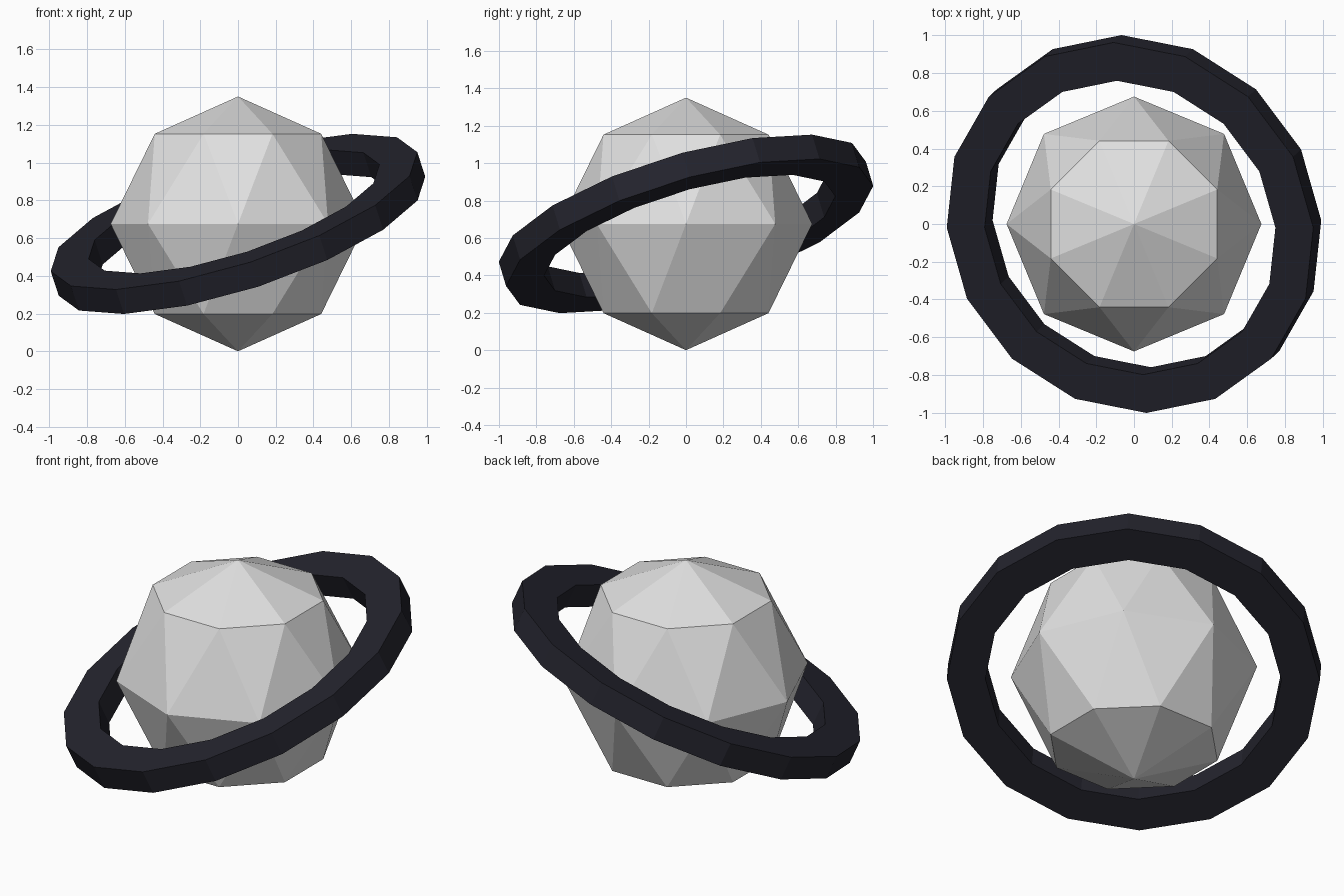
import bpy, bmesh
from math import radians, pi, sin, cos
from mathutils import Vector

if "Cube" in bpy.data.objects:
    bpy.data.objects.remove(bpy.data.objects["Cube"], do_unlink=True)

RADIUS = 0.675                      # planet radius and centre height
OUTER, INNER, HALF = 1.021, 0.81, 0.071   # ring radii and half thickness


def make_material(name, colour):
    mat = bpy.data.materials.new(name)
    mat.use_nodes = True
    mat.diffuse_color = colour
    bsdf = next(n for n in mat.node_tree.nodes if n.type == "BSDF_PRINCIPLED")
    bsdf.inputs["Base Color"].default_value = colour
    return mat


def make_object(name, bm, mat):
    bmesh.ops.recalc_face_normals(bm, faces=bm.faces)
    mesh = bpy.data.meshes.new(name)
    bm.to_mesh(mesh)
    bm.free()
    mesh.materials.append(mat)
    obj = bpy.data.objects.new(name, mesh)
    obj.location.z = RADIUS
    bpy.context.collection.objects.link(obj)
    return obj


# Planet: two poles and three staggered octagons, joined by flat triangles
bm = bmesh.new()
for side in (-1, 1):
    bm.verts.new((0, 0, side * RADIUS))
for latitude, turn in ((-45, 22.5), (0, 0), (45, 22.5)):
    lat = radians(latitude)
    for i in range(8):
        a = radians(turn + 45 * i)
        bm.verts.new(RADIUS * Vector((cos(lat) * cos(a), cos(lat) * sin(a), sin(lat))))
bmesh.ops.convex_hull(bm, input=bm.verts)
make_object("planet", bm, make_material("light grey", (0.75, 0.75, 0.75, 1)))

# Ring: rectangular section swept round in sixteen flat steps, then tilted
bm = bmesh.new()
section = [bm.verts.new((r, 0, z)) for r, z in
           ((INNER, -HALF), (OUTER, -HALF), (OUTER, HALF), (INNER, HALF))]
edges = [bm.edges.new((section[i - 1], section[i])) for i in range(4)]
bmesh.ops.spin(bm, geom=section + edges, cent=(0, 0, 0), axis=(0, 0, 1),
               angle=2 * pi, steps=16, use_merge=False)
bmesh.ops.remove_doubles(bm, verts=bm.verts, dist=0.001)
ring = make_object("ring", bm, make_material("dark navy", (0.017, 0.017, 0.026, 1)))
ring.rotation_euler = (radians(16), radians(-18), 0)
